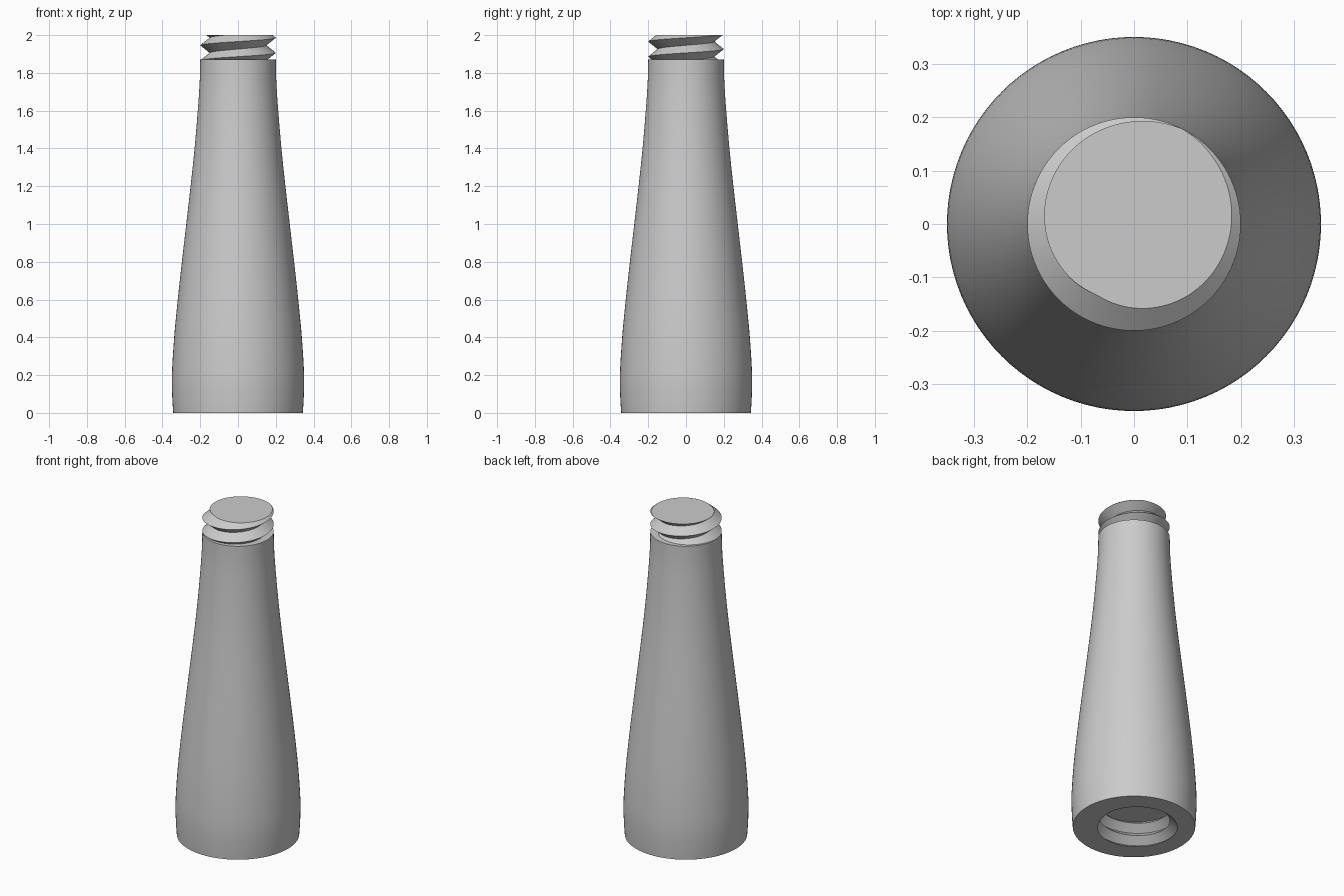
import bpy, bmesh, math

SIDES = 96
PITCH = 0.08
TOP = 2.0
SHOULDER = 1.87

if "Cube" in bpy.data.objects:
    bpy.data.objects.remove(bpy.data.objects["Cube"], do_unlink=True)

grey = bpy.data.materials.new("light_grey")
grey.use_nodes = True
colour = (0.6, 0.6, 0.6, 1)
grey.diffuse_color = colour
grey.node_tree.nodes["Principled BSDF"].inputs["Base Color"].default_value = colour


def polar(bm, r, i, z):
    a = math.tau * i / SIDES
    return bm.verts.new((r * math.cos(a), r * math.sin(a), z))


def ring(bm, r, z):
    return [polar(bm, r, i, z) for i in range(SIDES)]


def bridge(bm, a, b):
    for i in range(SIDES):
        j = (i + 1) % SIDES
        bm.faces.new((a[i], a[j], b[j], b[i]))


def cap(bm, loop, z):
    centre = bm.verts.new((0, 0, z))
    for i in range(SIDES):
        bm.faces.new((loop[i], loop[(i + 1) % SIDES], centre))


def thread(bm, root, crest, low, high, phase):
    """Right-handed V thread cut flat at both ends; returns its end loops."""
    def radius(z, i):
        u = ((z - phase) / PITCH - i / SIDES) % 1
        return crest - (crest - root) * 2 * min(u, 1 - u)

    first = math.floor(2 * (low - phase) / PITCH) - 4
    last = math.ceil(2 * (high - phase) / PITCH) + 4
    columns = []
    for i in range(SIDES):
        column = []
        for k in range(first, last):
            z = phase + PITCH * (i / SIDES + k / 2)
            z = max(low, min(high, z))
            column.append(polar(bm, radius(z, i), i, z))
        columns.append(column)
    for i, a in enumerate(columns):
        # The helix climbs two rows (one pitch) where a turn closes
        b = columns[i + 1] if i + 1 < SIDES else columns[0][2:]
        for k in range(min(len(a), len(b)) - 1):
            bm.faces.new((a[k], b[k], b[k + 1], a[k + 1]))
    return [c[0] for c in columns], [c[-1] for c in columns]


def smooth_profile(points, steps=4):
    """Catmull-Rom curve through the points."""
    p = [points[0]] + points + [points[-1]]
    result = []
    for a, b, c, d in zip(p, p[1:], p[2:], p[3:]):
        for s in range(steps):
            t = s / steps
            result.append([0.5 * (2 * q + (r - o) * t
                                  + (2 * o - 5 * q + 4 * r - e) * t * t
                                  + (3 * q - o - 3 * r + e) * t ** 3)
                           for o, q, r, e in zip(a, b, c, d)])
    return result + [points[-1]]


def finish(bm, name):
    bmesh.ops.remove_doubles(bm, verts=bm.verts, dist=0.00002)
    bmesh.ops.dissolve_degenerate(bm, edges=bm.edges, dist=0.00001)
    bmesh.ops.recalc_face_normals(bm, faces=bm.faces)
    mesh = bpy.data.meshes.new(name)
    bm.to_mesh(mesh)
    bm.free()
    mesh.materials.append(grey)
    obj = bpy.data.objects.new(name, mesh)
    bpy.context.collection.objects.link(obj)
    bpy.ops.object.select_all(action='DESELECT')
    obj.select_set(True)
    bpy.context.view_layer.objects.active = obj
    bpy.ops.object.shade_smooth_by_angle(angle=math.radians(30))


# Tapered body with a threaded socket in its underside
bm = bmesh.new()
profile = [(0.343, 0), (0.348, 0.08), (0.35, 0.2), (0.338, 0.4),
           (0.319, 0.6), (0.297, 0.8), (0.274, 1.0), (0.251, 1.2),
           (0.23, 1.4), (0.213, 1.6), (0.203, 1.75), (0.2, SHOULDER)]
loops = [ring(bm, r, z) for r, z in smooth_profile(profile)]
for lower, upper in zip(loops, loops[1:]):
    bridge(bm, lower, upper)
cap(bm, loops[-1], SHOULDER)
mouth, ceiling = thread(bm, 0.2, 0.245, 0, 0.16, -0.033)
bridge(bm, loops[0], mouth)
cap(bm, ceiling, 0.16)
finish(bm, "tapered_body")

# Screw on top, sunk slightly into the shoulder
bm = bmesh.new()
bottom, top = thread(bm, 0.15, 0.2, SHOULDER - 0.01, TOP, 1.906)
cap(bm, bottom, SHOULDER - 0.01)
cap(bm, top, TOP)
finish(bm, "screw_thread")
